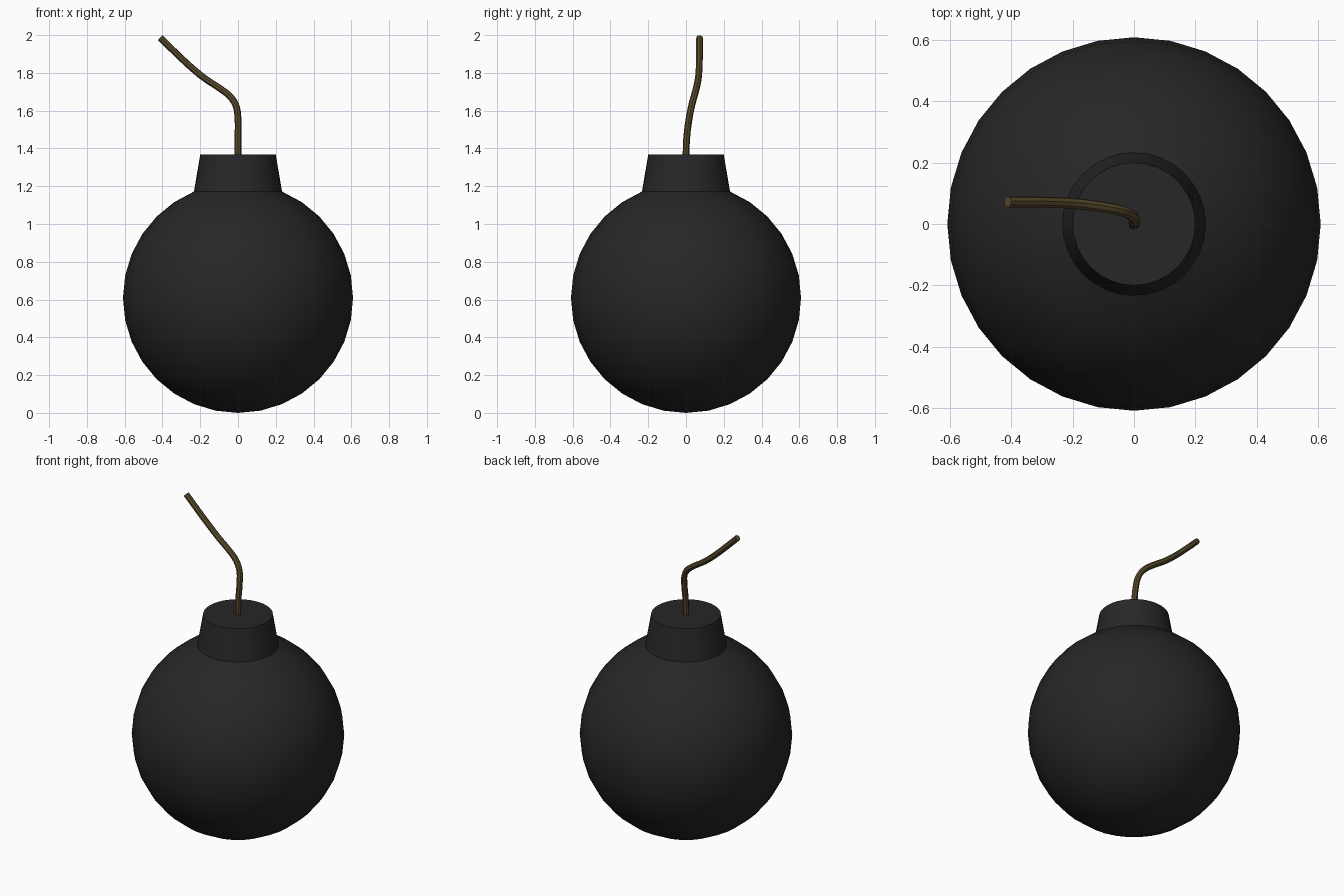
import bpy, bmesh, math
from mathutils import Matrix, Vector

if "Cube" in bpy.data.objects:
    bpy.data.objects.remove(bpy.data.objects["Cube"])

R = 0.609        # shell radius
SIDES = 32


def material(name, color):
    m = bpy.data.materials.new(name)
    m.diffuse_color = (*color, 1)
    m.use_nodes = True
    m.node_tree.nodes["Principled BSDF"].inputs["Base Color"].default_value = m.diffuse_color
    return m


def smooth(obj):
    bpy.ops.object.select_all(action='DESELECT')
    obj.select_set(True)
    bpy.context.view_layer.objects.active = obj
    bpy.ops.object.shade_smooth_by_angle(angle=math.radians(30))


# Round shell: a sphere with its pole cut off and extruded into a tapered neck
bm = bmesh.new()
bmesh.ops.create_uvsphere(bm, u_segments=SIDES, v_segments=16, radius=R,
                          matrix=Matrix.Translation((0, 0, R)))
cut = R + R * math.cos(math.radians(18))
bmesh.ops.delete(bm, geom=[v for v in bm.verts if v.co.z > cut], context='VERTS')
rim = [e for e in bm.edges if e.is_boundary]
ext = bmesh.ops.extrude_edge_only(bm, edges=rim)
top = [g for g in ext['geom'] if isinstance(g, bmesh.types.BMVert)]
for v in top:
    scale = 0.2 / math.hypot(v.co.x, v.co.y)
    v.co = Vector((v.co.x * scale, v.co.y * scale, 1.367))
bmesh.ops.holes_fill(bm, edges=[e for e in bm.edges if e.is_boundary], sides=0)
bmesh.ops.recalc_face_normals(bm, faces=bm.faces)
mesh = bpy.data.meshes.new("shell")
bm.to_mesh(mesh)
bm.free()
shell = bpy.data.objects.new("shell", mesh)
bpy.context.collection.objects.link(shell)
mesh.materials.append(material("dark_iron", (0.02, 0.02, 0.02)))
smooth(shell)

# Bent fuse cord: a round tube along a smooth path
path = [(0, 0, 1.36), (0, 0.004, 1.46), (0, 0.016, 1.555), (-0.011, 0.030, 1.627),
        (-0.042, 0.043, 1.675), (-0.095, 0.054, 1.717), (-0.175, 0.065, 1.77),
        (-0.254, 0.070, 1.835), (-0.412, 0.072, 1.986)]
curve = bpy.data.curves.new("fuse_path", 'CURVE')
curve.dimensions = '3D'
curve.resolution_u = 3
curve.bevel_depth = 0.018
curve.bevel_resolution = 2
curve.use_fill_caps = True
spline = curve.splines.new('BEZIER')
spline.bezier_points.add(len(path) - 1)
for p, co in zip(spline.bezier_points, path):
    p.co = co
    p.handle_left_type = p.handle_right_type = 'AUTO'
tube = bpy.data.objects.new("fuse_path", curve)
bpy.context.collection.objects.link(tube)
bpy.context.view_layer.update()
fuse_mesh = bpy.data.meshes.new_from_object(
    tube.evaluated_get(bpy.context.evaluated_depsgraph_get()))
bpy.data.objects.remove(tube)

# Weld the end caps so the cord is one closed mesh
bm = bmesh.new()
bm.from_mesh(fuse_mesh)
bmesh.ops.remove_doubles(bm, verts=bm.verts, dist=0.0005)
bmesh.ops.recalc_face_normals(bm, faces=bm.faces)
bm.to_mesh(fuse_mesh)
bm.free()
fuse = bpy.data.objects.new("fuse", fuse_mesh)
bpy.context.collection.objects.link(fuse)
fuse_mesh.materials.clear()
fuse_mesh.materials.append(material("brown_cord", (0.1, 0.07, 0.025)))
smooth(fuse)
